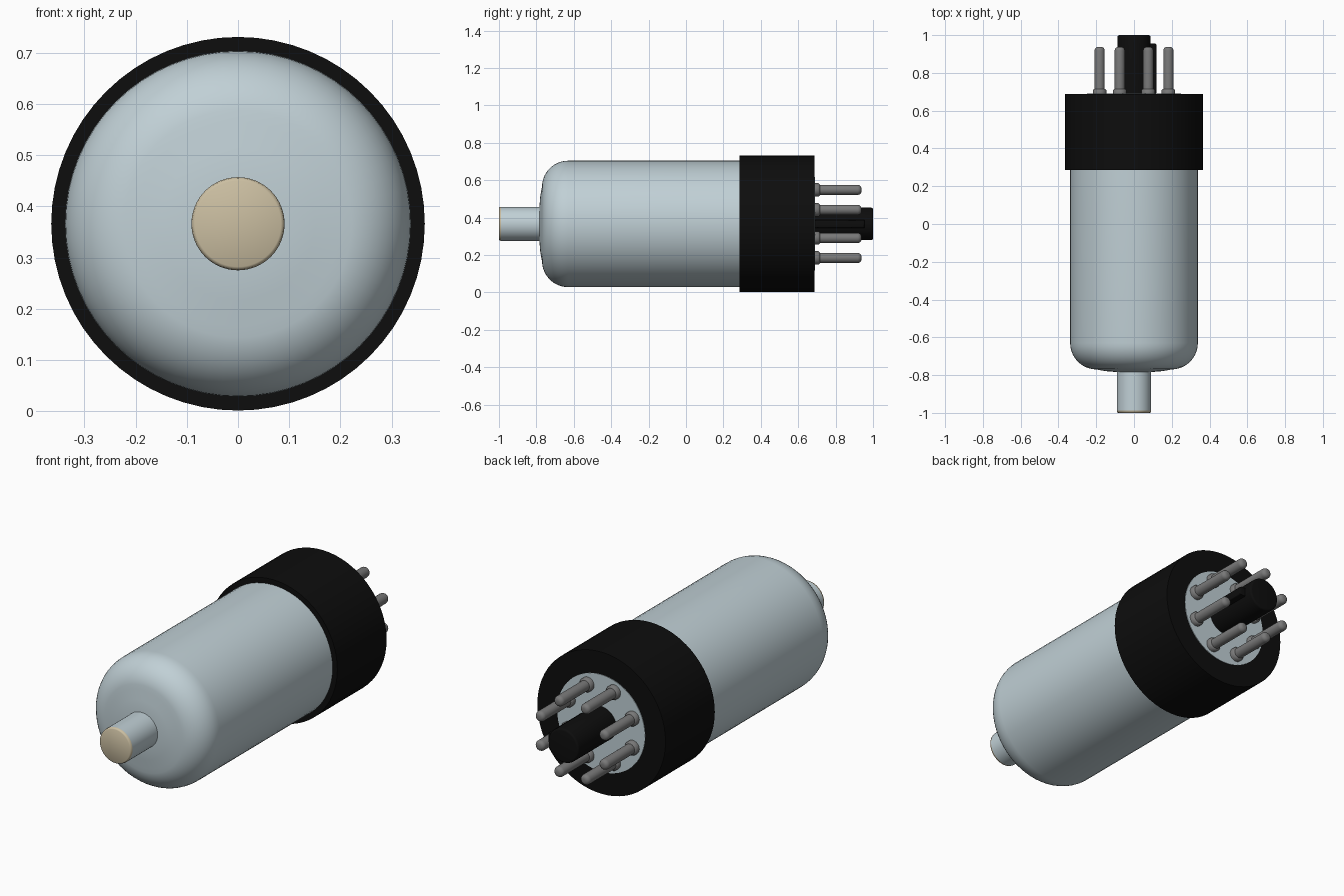
import bpy, bmesh, math
from mathutils import Matrix

if "Cube" in bpy.data.objects:
    bpy.data.objects.remove(bpy.data.objects["Cube"])

AXIS_Z = 0.366


def material(name, rgb, rough=0.5):
    m = bpy.data.materials.new(name)
    m.use_nodes = True
    m.diffuse_color = (*rgb, 1)
    bsdf = next(n for n in m.node_tree.nodes if n.type == 'BSDF_PRINCIPLED')
    bsdf.inputs["Base Color"].default_value = (*rgb, 1)
    bsdf.inputs["Roughness"].default_value = rough
    return m


GLASS = material("pale glass", (0.53, 0.63, 0.67))
BLACK = material("black plastic", (0.004, 0.004, 0.004))
METAL = material("grey metal", (0.19, 0.19, 0.19))
TAN = material("tan cap", (0.60, 0.52, 0.36))


def finish(obj, mat, angle=35):
    obj.data.materials.append(mat)
    bpy.ops.object.select_all(action='DESELECT')
    obj.select_set(True)
    bpy.context.view_layer.objects.active = obj
    bpy.ops.object.shade_smooth_by_angle(angle=math.radians(angle))
    return obj


def arc(cr, cy, rad, a0, a1, steps=8, squash=1.0):
    """Points (radius, y) along an arc, angles in degrees."""
    angles = [math.radians(a0 + (a1 - a0) * i / steps) for i in range(steps + 1)]
    return [(cr + rad * math.cos(a), cy + rad * squash * math.sin(a)) for a in angles]


def lathe(name, profile, mat, x=0.0, z=AXIS_Z, segs=64, angle=35):
    """Spin a (radius, y) profile around an axis parallel to y."""
    bm = bmesh.new()
    pts = [bm.verts.new((r if r > 1e-5 else 0, y, 0)) for r, y in profile]
    edges = [bm.edges.new(pair) for pair in zip(pts, pts[1:])]
    bmesh.ops.spin(bm, geom=pts + edges, cent=(0, 0, 0), axis=(0, 1, 0),
                   angle=math.tau, steps=segs, use_duplicate=False)
    bmesh.ops.remove_doubles(bm, verts=bm.verts, dist=1e-5)
    bmesh.ops.recalc_face_normals(bm, faces=bm.faces)
    me = bpy.data.meshes.new(name)
    bm.to_mesh(me)
    bm.free()
    obj = bpy.data.objects.new(name, me)
    bpy.context.collection.objects.link(obj)
    obj.location = (x, 0, z)
    return finish(obj, mat, angle)


# Glass envelope: shallow dome, rounded shoulder, straight wall
lathe("glass_envelope",
      [(0, -0.786), (0.09, -0.784), (0.15, -0.779), (0.2, -0.77)]
      + arc(0.198, -0.63, 0.14, -80, 0, 10) + [(0.338, 0.3), (0, 0.3)], GLASS)

# Nozzle on the front with its tan end cap
lathe("front_nozzle", [(0, -0.988), (0.091, -0.988), (0.091, -0.77), (0, -0.77)], GLASS)
lathe("nozzle_cap", [(0, -1.0), (0.084, -1.0), (0.089, -0.997), (0.091, -0.988), (0, -0.988)],
      TAN, angle=60)

# Base collar and the pale plate in its rear face
lathe("base_collar", [(0, 0.287), (0.365, 0.287), (0.365, 0.688), (0, 0.688)], BLACK)
lathe("base_plate", [(0, 0.68), (0.25, 0.68), (0.25, 0.691), (0, 0.691)], GLASS)

# Central locating post with a key ridge on the left
lathe("locating_post", [(0, 0.685), (0.087, 0.685)] + arc(0.077, 0.99, 0.01, 0, 90, 4)
      + [(0, 1.0)], BLACK, segs=48)
bm = bmesh.new()
bmesh.ops.create_cube(bm, size=1, matrix=Matrix.Translation((0.09, 0.8225, 0))
                      @ Matrix.Diagonal((0.06, 0.265, 0.044, 1)))
bmesh.ops.bevel(bm, geom=[e for e in bm.edges if all(v.co.x > 0.1 for v in e.verts)],
                offset=0.01, segments=3, affect='EDGES', profile=0.5)
mesh = bpy.data.meshes.new("key_ridge")
bm.to_mesh(mesh)
bm.free()
ridge = bpy.data.objects.new("key_ridge", mesh)
bpy.context.collection.objects.link(ridge)
ridge.location.z = AXIS_Z
finish(ridge, BLACK)

# Ring of eight pins, each with a foot flange and rounded tip
pin_profile = ([(0, 0.685), (0.036, 0.685), (0.036, 0.708), (0.031, 0.714), (0.027, 0.716)]
               + arc(0.007, 0.918, 0.02, 0, 90, 5) + [(0, 0.938)])
for i in range(8):
    a = math.radians(22.5 + 45 * i)
    lathe(f"pin_{i + 1}", pin_profile, METAL, x=0.197 * math.cos(a),
          z=AXIS_Z + 0.197 * math.sin(a), segs=24, angle=40)
